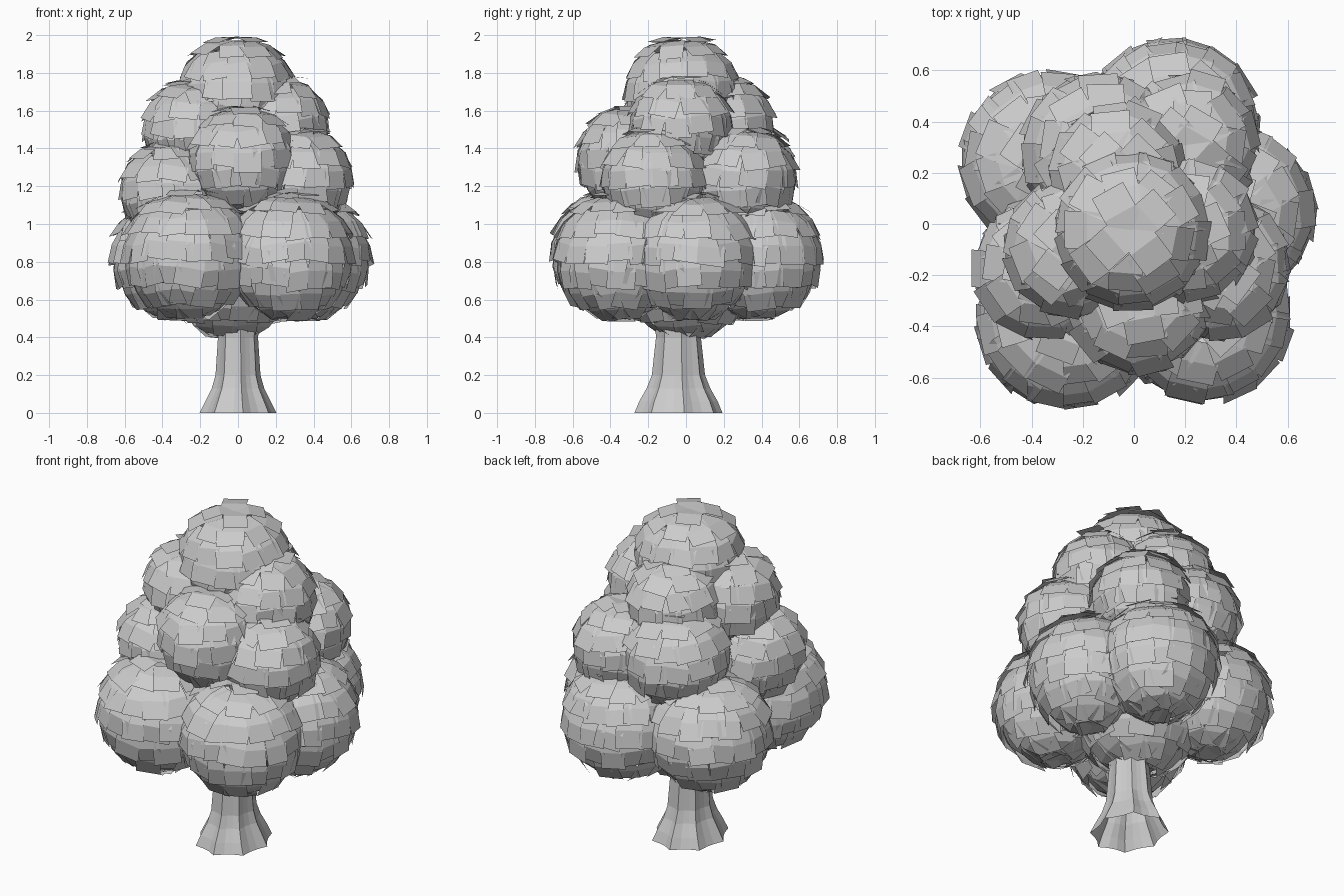
import bpy, bmesh, math, random
from mathutils import Vector, Matrix

random.seed(11)
cube = bpy.data.objects.get("Cube")
if cube:
    bpy.data.objects.remove(cube, do_unlink=True)

grey = bpy.data.materials.new("plain grey")
grey.use_nodes = True
colour = (0.6, 0.6, 0.6, 1)
grey.diffuse_color = colour
grey.node_tree.nodes["Principled BSDF"].inputs["Base Color"].default_value = colour


def finish(bm, name):
    mesh = bpy.data.meshes.new(name)
    bm.to_mesh(mesh)
    bm.free()
    mesh.materials.append(grey)
    obj = bpy.data.objects.new(name, mesh)
    bpy.context.collection.objects.link(obj)
    return obj


def leaf_card(bm, centre, radius, lat, lon, width, length):
    """A folded card draped over a sphere, its lower edge flaring off."""
    out = Vector((math.cos(lat) * math.cos(lon), math.cos(lat) * math.sin(lon), math.sin(lat)))
    side = Vector((-math.sin(lon), math.cos(lon), 0))
    turn = Matrix.Rotation(random.uniform(-0.2, 0.2), 3, out)
    side = turn @ side
    up = out.cross(side)
    flare = random.uniform(0, 0.026)
    rows = []
    for t, raise_by, w in ((0.5, -0.018, 0.86), (0, 0, 1), (-0.5, flare, 1)):
        a = t * length / radius
        mid = (out * math.cos(a) + up * math.sin(a)) * (radius + raise_by)
        rows.append([bm.verts.new(centre + mid + side * s * w * width / 2) for s in (-1, 1)])
    for (a, b), (c, d) in zip(rows, rows[1:]):
        bm.faces.new((a, c, d, b))


def leaf_clump(name, centre, radius):
    bm = bmesh.new()
    centre = Vector(centre)
    for degrees in (76, 54, 31, 8, -14, -38, -62, -84):
        lat = math.radians(degrees)
        count = max(4, round(math.tau * radius * math.cos(lat) / 0.115))
        start = random.uniform(0, math.tau)
        for i in range(count):
            leaf_card(bm, centre, radius, lat + random.uniform(-0.05, 0.05),
                      start + math.tau * i / count + random.uniform(-0.06, 0.06),
                      random.uniform(0.13, 0.16), random.uniform(0.17, 0.2))
    return finish(bm, name)


# Foliage, tier by tier
clumps = {
    "lower_clump_front_right": ((-0.26, -0.37, 0.85), 0.34),
    "lower_clump_front_left": ((0.27, -0.35, 0.84), 0.335),
    "lower_clump_left": ((0.36, 0.04, 0.84), 0.335),
    "lower_clump_back_left": ((0.15, 0.38, 0.84), 0.335),
    "lower_clump_back_right": ((-0.33, 0.25, 0.84), 0.335),
    "lower_clump_core": ((-0.03, 0.0, 0.81), 0.4),
    "middle_clump_front": ((0.02, -0.29, 1.35), 0.28),
    "middle_clump_left": ((0.33, -0.17, 1.25), 0.265),
    "middle_clump_back_left": ((0.21, 0.31, 1.25), 0.265),
    "middle_clump_back_right": ((-0.13, 0.28, 1.27), 0.295),
    "middle_clump_right": ((-0.35, -0.17, 1.18), 0.265),
    "upper_clump_left": ((0.21, -0.03, 1.53), 0.26),
    "upper_clump_back": ((-0.06, 0.2, 1.53), 0.255),
    "upper_clump_right": ((-0.24, -0.09, 1.51), 0.255),
    "top_clump": ((-0.01, -0.02, 1.705), 0.295),
}
for name, (centre, radius) in clumps.items():
    leaf_clump(name, centre, radius)

# Trunk: lobed rings flaring into roots, open at the ground
sides = 24
profile = [(0, 0.205, 0.235, 0.16), (0.06, 0.175, 0.21, 0.17), (0.13, 0.14, 0.17, 0.18),
           (0.2, 0.12, 0.142, 0.15), (0.4, 0.107, 0.12, 0.1), (0.55, 0.125, 0.13, 0.1),
           (0.8, 0.1, 0.1, 0)]
bm = bmesh.new()
rings = []
for z, rx, ry, lobe in profile:
    ring = []
    for i in range(sides):
        a = math.tau * i / sides
        r = 1 - lobe * (0.5 + 0.5 * math.cos(a * 8 + math.pi))
        ring.append(bm.verts.new((rx * r * math.cos(a + 0.13), -0.04 + ry * r * math.sin(a + 0.13), z)))
    rings.append(ring)
for low, high in zip(rings, rings[1:]):
    for i in range(sides):
        j = (i + 1) % sides
        bm.faces.new((low[i], low[j], high[j], high[i]))
finish(bm, "trunk")
